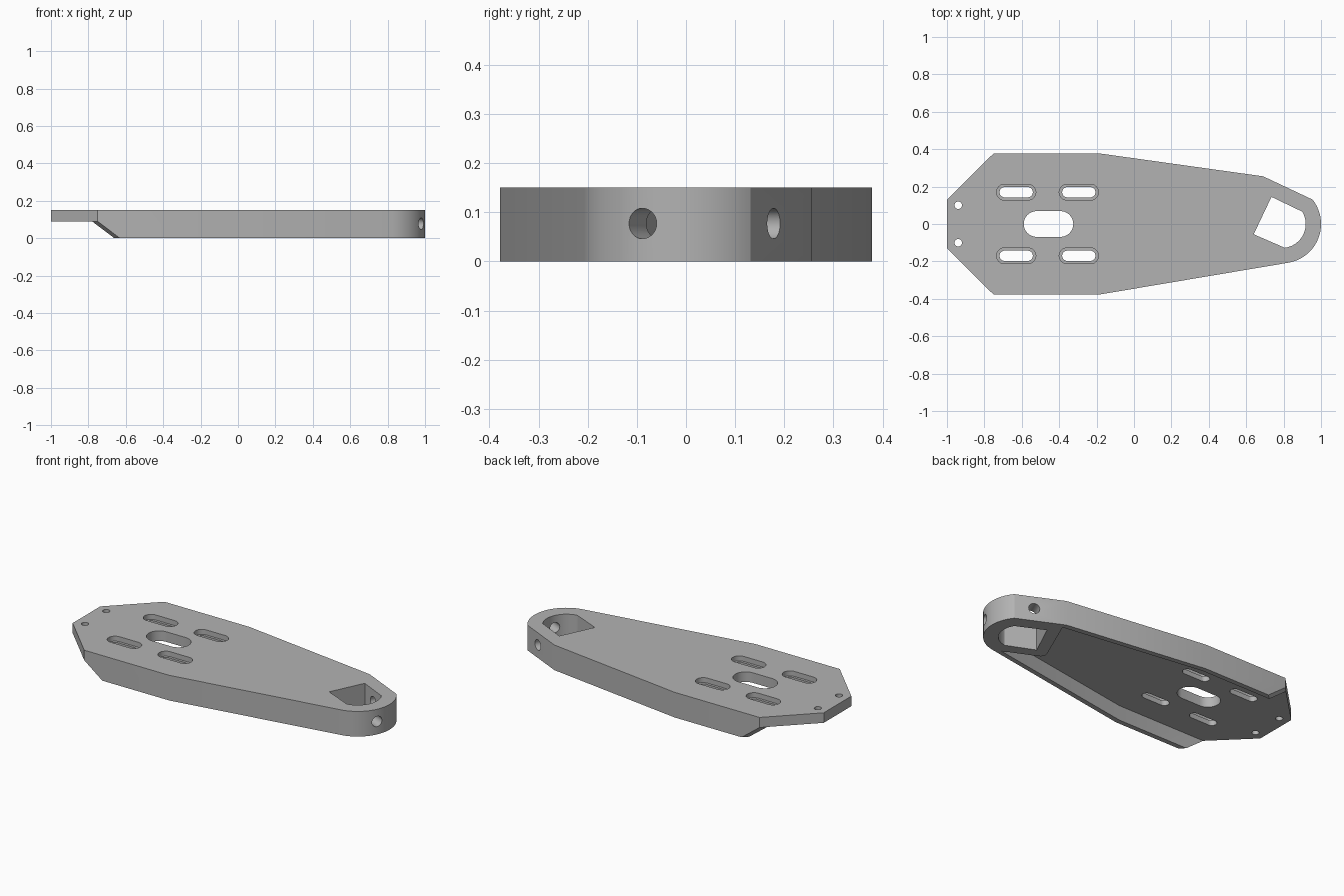
import bpy, bmesh
from math import radians, sin, cos, pi
from mathutils import Vector

cube = bpy.data.objects.get("Cube")
if cube:
    bpy.data.objects.remove(cube)

grey = bpy.data.materials.new("plain_grey")
grey.use_nodes = True
colour = (0.45, 0.45, 0.45, 1)
grey.diffuse_color = colour
grey.node_tree.nodes["Principled BSDF"].inputs["Base Color"].default_value = colour

TOP, PLATE = 0.15, 0.09     # overall height, underside of the top plate
NOSE = Vector((0.79, 0))    # centre of the rounded nose


def arc(centre, r, a0, a1, n=32):
    angles = [radians(a0 + (a1 - a0) * i / n) for i in range(n + 1)]
    return [(centre[0] + r * cos(a), centre[1] + r * sin(a)) for a in angles]


def slot(x, y, length, width):
    r, h = width / 2, (length - width) / 2
    return arc((x + h, y), r, -90, 90, 16) + arc((x - h, y), r, 90, 270, 16)


def loft(name, bottom, top):
    """Closed solid between two matching rings of 3D points."""
    bm = bmesh.new()
    a = [bm.verts.new(p) for p in bottom]
    b = [bm.verts.new(p) for p in top]
    bm.faces.new(a)
    bm.faces.new(b)
    for i in range(len(a)):
        j = (i + 1) % len(a)
        bm.faces.new((a[i], a[j], b[j], b[i]))
    bmesh.ops.recalc_face_normals(bm, faces=bm.faces)
    mesh = bpy.data.meshes.new(name)
    bm.to_mesh(mesh)
    bm.free()
    mesh.materials.append(grey)
    obj = bpy.data.objects.new(name, mesh)
    bpy.context.collection.objects.link(obj)
    return obj


def prism(name, pts, z0, z1):
    return loft(name, [(x, y, z0) for x, y in pts], [(x, y, z1) for x, y in pts])


def cut(cutter):
    mod = body.modifiers.new(cutter.name, "BOOLEAN")
    mod.operation, mod.solver, mod.object = "DIFFERENCE", "EXACT", cutter
    bpy.context.view_layer.objects.active = body
    bpy.ops.object.modifier_apply(modifier=mod.name)
    bpy.data.objects.remove(cutter)


# Tapered body with a rounded nose
outline = [(-1, -0.13), (-0.75, -0.378), (-0.19, -0.378)]
outline += arc(NOSE, 0.21, -81, 38.5, 40)
outline += [(0.69, 0.255), (-0.19, 0.378), (-0.75, 0.378), (-1, 0.13)]
body = prism("tapered_mount_plate", outline, 0, TOP)

# Hollow underside, ending at the boss around the nose pocket
hollow = [(-1.5, -0.348), (-0.19, -0.348), (0.78, -0.187), (0.60, -0.105),
          (0.578, -0.092), (0.567, -0.07), (0.573, -0.045),
          (0.69, 0.222), (-0.19, 0.348), (-1.5, 0.348)]
cut(prism("underside_hollow", hollow, -0.1, PLATE))

# Sloped tail ends of the side walls, following the angled tail edges
for s in (-1, 1):
    section = [(-1.5, PLATE), (-0.75, PLATE), (-0.565, -0.05), (-1.5, -0.05)]
    rings = [[(x + d, s * (0.378 + d), z) for x, z in section] for d in (0.05, -0.07)]
    cut(loft("wall_slope", *rings))

# Nose pocket: square corner on one side, round on the other
pocket = [(0.64, -0.055)] + arc(NOSE, 0.128, -83, 31) + [(0.735, 0.145)]
cut(prism("nose_pocket", pocket, -0.1, 0.3))

# Centre slot and four recessed fixing slots
cut(prism("centre_slot", slot(-0.457, 0, 0.265, 0.138), 0, 0.3))
for x in (-0.63, -0.295):
    for y in (-0.17, 0.17):
        cut(prism("slot_recess", slot(x, y, 0.21, 0.085), TOP - 0.03, 0.3))
        cut(prism("slot_through", slot(x, y, 0.178, 0.055), 0, 0.3))

# Two small tail holes
for y in (-0.1, 0.1):
    cut(prism("tail_hole", arc((-0.94, y), 0.02, 0, 345, 23), 0, 0.3))

# Two cross holes from the nose rim into the pocket
for start, angle in ((NOSE, -25), (Vector((0.77, 0)), 65)):
    d = Vector((cos(radians(angle)), sin(radians(angle)), 0))
    side = Vector((-d.y, d.x, 0))
    base = Vector((start.x, start.y, 0.077))
    ring = [base + side * u + Vector((0, 0, v)) for u, v in arc((0, 0), 0.031, 0, 348.75, 31)]
    cut(loft("cross_hole", [p + d * 0.04 for p in ring], [p + d * 0.4 for p in ring]))

# Smooth the round walls, keep corners crisp
bpy.ops.object.select_all(action="DESELECT")
body.select_set(True)
bpy.context.view_layer.objects.active = body
bpy.ops.object.shade_smooth_by_angle(angle=radians(20))
